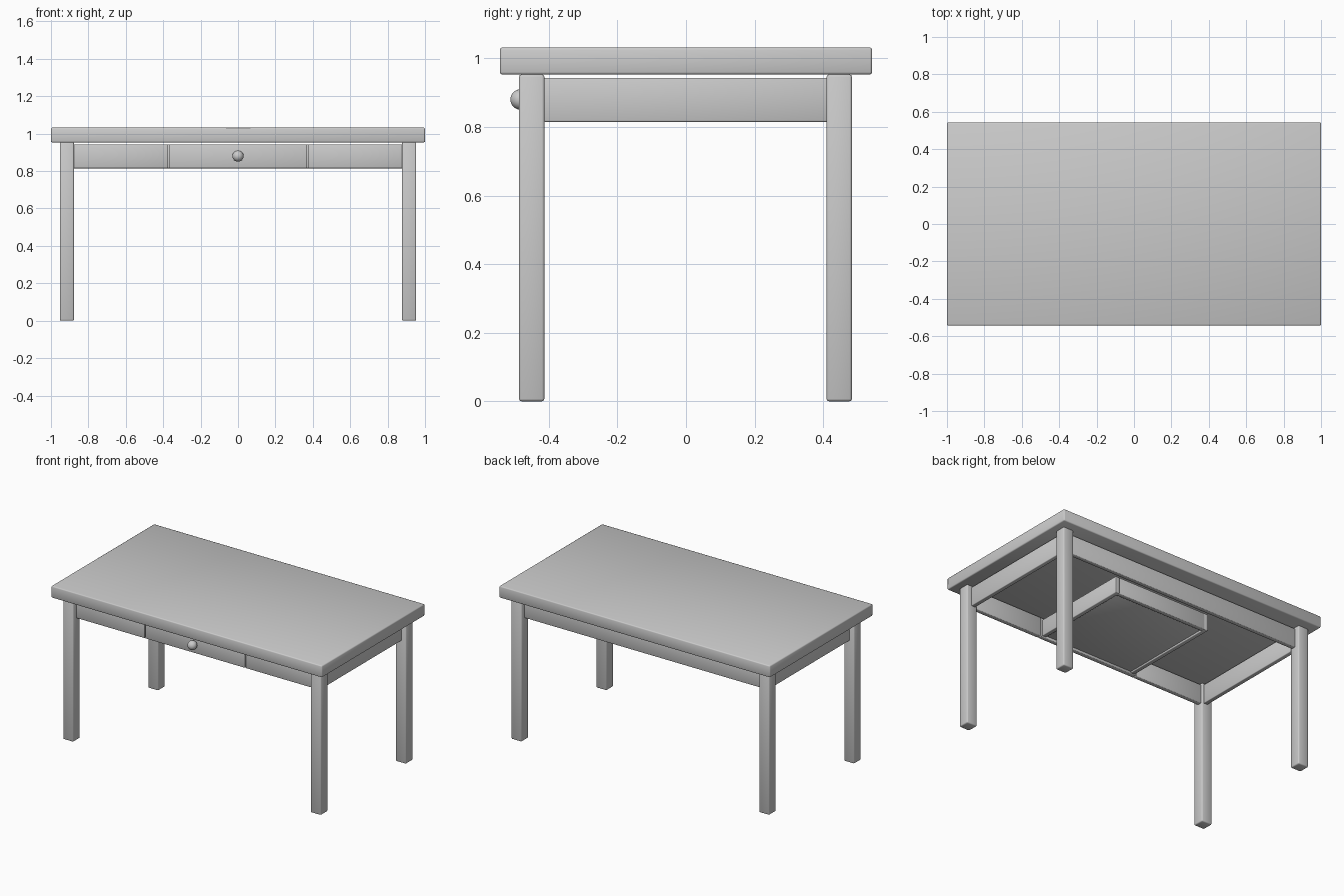
import bpy

if "Cube" in bpy.data.objects:
    bpy.data.objects.remove(bpy.data.objects["Cube"], do_unlink=True)

grey = bpy.data.materials.new("plain grey")
grey.use_nodes = True
grey.diffuse_color = (0.6, 0.6, 0.6, 1)
grey.node_tree.nodes["Principled BSDF"].inputs["Base Color"].default_value = (0.6, 0.6, 0.6, 1)


def box(name, x, y, z, bevel=0.004):
    """Softly rounded box spanning the given (min, max) ranges."""
    spans = (x, y, z)
    bpy.ops.mesh.primitive_cube_add(size=1, location=[(a + b) / 2 for a, b in spans])
    ob = bpy.context.object
    ob.name = name
    ob.scale = [b - a for a, b in spans]
    bpy.ops.object.transform_apply(location=False, rotation=False, scale=True)
    mod = ob.modifiers.new("rounded edges", "BEVEL")
    mod.width = bevel
    mod.segments = 2
    ob.data.materials.append(grey)
    bpy.ops.object.shade_smooth()
    return ob


# Top
box("table_top", (-1, 1), (-0.543, 0.543), (0.953, 1.032), 0.007)

# Legs
for side, x in (("left", 0.915), ("right", -0.915)):
    for end, y in (("front", -0.45), ("back", 0.447)):
        box(f"{end}_{side}_leg", (x - 0.038, x + 0.038), (y - 0.037, y + 0.037), (0, 0.953), 0.007)

# Aprons between the legs, the front one split around the drawer
rail = (0.815, 0.943)
box("back_apron", (-0.88, 0.88), (0.42, 0.45), rail)
for side, s in (("left", 1), ("right", -1)):
    box(f"{side}_apron", sorted((s * 0.89, s * 0.92)), (-0.415, 0.415), rail)
    box(f"front_{side}_apron", sorted((s * 0.373, s * 0.88)), (-0.453, -0.423), rail)

# Drawer
box("drawer_front", (-0.37, 0.37), (-0.453, -0.423), rail)
for side, s in (("left", 1), ("right", -1)):
    box(f"drawer_{side}_side", sorted((s * 0.33, s * 0.36)), (-0.425, 0.26), (0.82, 0.93))
box("drawer_back", (-0.335, 0.335), (0.23, 0.26), (0.82, 0.93))
box("drawer_bottom", (-0.335, 0.335), (-0.425, 0.235), (0.83, 0.845), 0.002)

# Knob
bpy.ops.mesh.primitive_uv_sphere_add(segments=32, ring_count=16, radius=0.03, location=(0, -0.482, 0.88))
knob = bpy.context.object
knob.name = "drawer_knob"
knob.data.materials.append(grey)
bpy.ops.object.shade_smooth()
